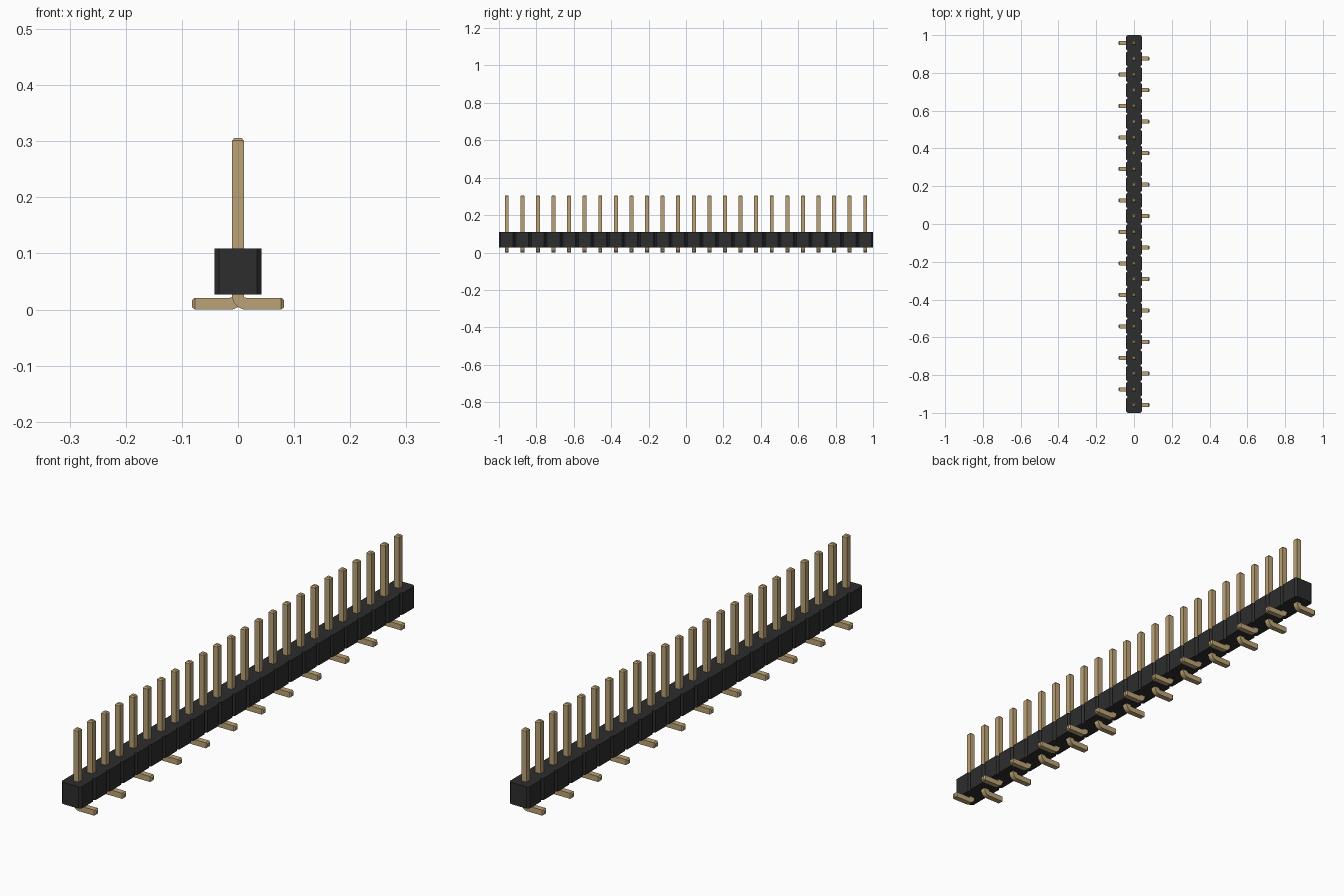
import bpy, bmesh, math
from mathutils import Vector

cube = bpy.data.objects.get("Cube")
if cube:
    bpy.data.objects.remove(cube, do_unlink=True)

COUNT = 24
PITCH = 2 / COUNT
HALF = 0.0415        # half width of the housing
CHAMFER = 0.008
BASE, TOP = 0.027, 0.109
PIN = 0.0105         # half width of a pin
TIP = 0.005          # length of the tapered pin ends


def material(name, colour):
    mat = bpy.data.materials.new(name)
    mat.use_nodes = True
    mat.diffuse_color = colour
    mat.node_tree.nodes["Principled BSDF"].inputs["Base Color"].default_value = colour
    return mat


def mesh_from(bm, name, mat):
    bmesh.ops.recalc_face_normals(bm, faces=bm.faces)
    mesh = bpy.data.meshes.new(name)
    bm.to_mesh(mesh)
    bm.free()
    mesh.materials.append(mat)
    return mesh


def add_object(name, mesh):
    obj = bpy.data.objects.new(name, mesh)
    bpy.context.collection.objects.link(obj)
    return obj


black = material("black plastic", (0.026, 0.026, 0.026, 1))
gold = material("gold metal", (0.5, 0.365, 0.18, 1))

# Housing: notched outline extruded upward
right_edge = []
for i in range(COUNT):
    y0 = -1 + i * PITCH
    right_edge += [(HALF - CHAMFER, y0), (HALF, y0 + CHAMFER), (HALF, y0 + PITCH - CHAMFER)]
right_edge.append((HALF - CHAMFER, 1))
outline = right_edge + [(-x, y) for x, y in reversed(right_edge)]
bm = bmesh.new()
face = bm.faces.new([bm.verts.new((x, y, BASE)) for x, y in outline])
top = bmesh.ops.extrude_face_region(bm, geom=[face])["geom"]
bmesh.ops.translate(bm, vec=(0, 0, TOP - BASE),
                    verts=[v for v in top if isinstance(v, bmesh.types.BMVert)])
add_object("housing", mesh_from(bm, "housing", black))

# Pin: square section swept down the post, round the bend and along the foot
# Each station holds x, z, direction angle and section scale
inner = 0.004
radius = inner + PIN
bend_z = PIN + radius
stations = [(0, 0.306, 0, 0.6), (0, 0.306 - TIP, 0, 1)]
STEPS = 8
for i in range(STEPS + 1):
    a = math.pi / 2 * i / STEPS
    stations.append((radius * (1 - math.cos(a)), bend_z - radius * math.sin(a), a, 1))
stations += [(0.082 - TIP, PIN, math.pi / 2, 1), (0.082, PIN, math.pi / 2, 0.6)]

bm = bmesh.new()
rings = []
for x, z, a, scale in stations:
    side = Vector((math.cos(a), 0, math.sin(a))) * PIN * scale
    depth = Vector((0, PIN * scale, 0))
    centre = Vector((x, 0, z))
    rings.append([bm.verts.new(centre + side * s + depth * t)
                  for s, t in ((1, 1), (-1, 1), (-1, -1), (1, -1))])
for a, b in zip(rings, rings[1:]):
    for k in range(4):
        n = (k + 1) % 4
        bm.faces.new((a[k], a[n], b[n], b[k]))
bm.faces.new(rings[0])
bm.faces.new(rings[-1])
pin_mesh = mesh_from(bm, "pin", gold)

# Row of pins with feet alternating right and left
for i in range(COUNT):
    pin = add_object(f"pin_{i + 1}", pin_mesh)
    pin.location.y = -1 + (i + 0.5) * PITCH
    pin.rotation_euler.z = math.pi * (i % 2)

# Smooth only the bend
bpy.ops.object.select_all(action='DESELECT')
pin.select_set(True)
bpy.context.view_layer.objects.active = pin
bpy.ops.object.shade_smooth_by_angle(angle=math.radians(25))
